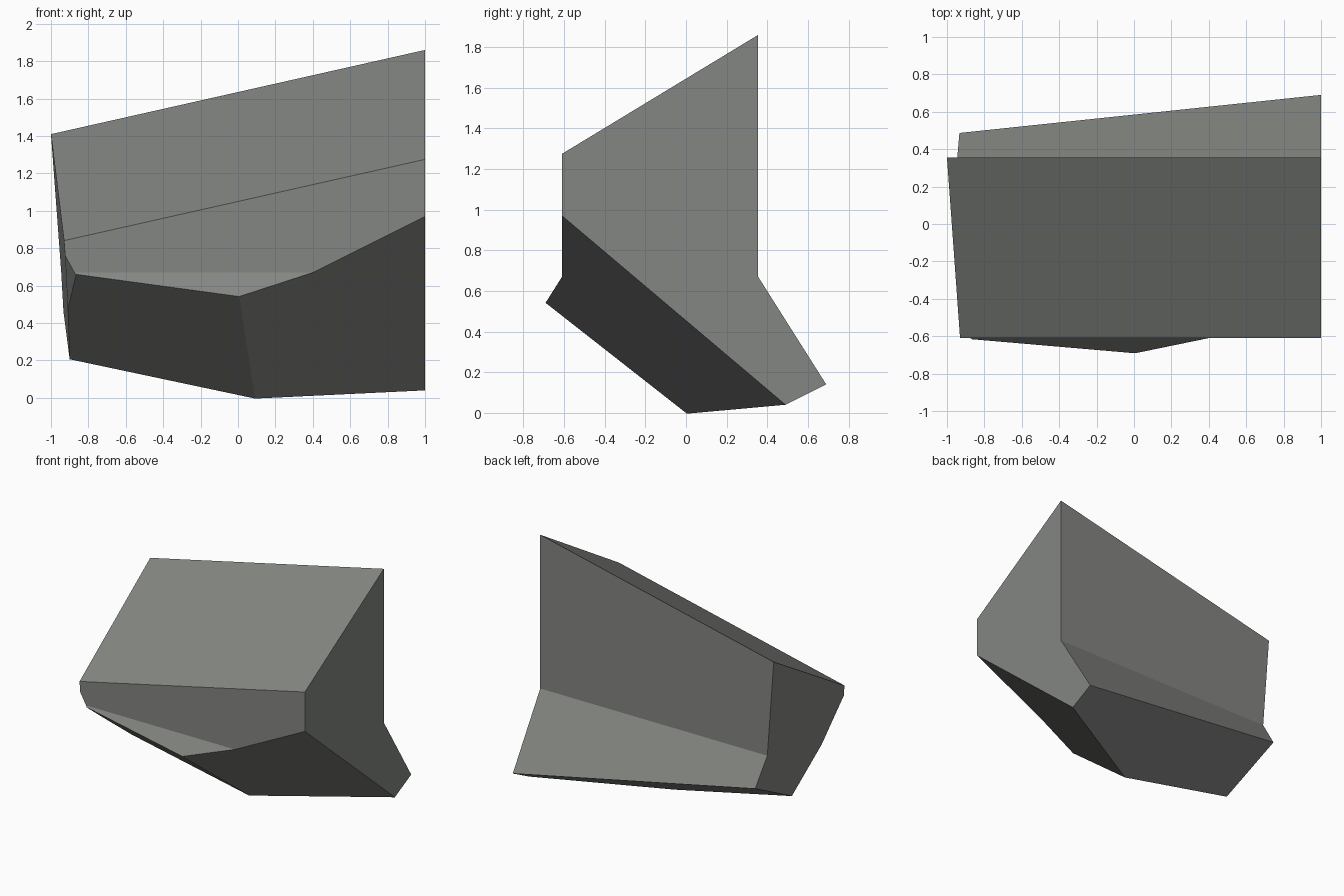
import bpy
import bmesh
from mathutils import Vector

if "Cube" in bpy.data.objects:
    bpy.data.objects.remove(bpy.data.objects["Cube"])

stone = bpy.data.materials.new("grey stone")
stone.diffuse_color = (0.23, 0.24, 0.225, 1.0)
stone.use_nodes = True
stone.node_tree.nodes["Principled BSDF"].inputs["Base Color"].default_value = stone.diffuse_color

INSIDE = Vector((0.0, -0.1, 0.8))


def slice_off(bm, a, b, c):
    """Cut along the plane through three points, keep the inside, cap it."""
    a, b, c = Vector(a), Vector(b), Vector(c)
    normal = (b - a).cross(c - a).normalized()
    if normal.dot(INSIDE - a) > 0:
        normal.negate()
    bmesh.ops.bisect_plane(bm, geom=bm.verts[:] + bm.edges[:] + bm.faces[:],
                           dist=1e-5, plane_co=a, plane_no=normal,
                           clear_outer=True)
    rim = [e for e in bm.edges if e.is_boundary]
    if rim:
        bmesh.ops.edgeloop_fill(bm, edges=rim)


# Wall profile (y, z): upright above, flaring outward below z = 0.67
profile = [(-0.61, 2.1), (-0.61, 0.67), (-1.413, -0.6),
           (1.158, -0.6), (0.355, 0.67), (0.355, 2.1)]

bm = bmesh.new()
end = bm.faces.new([bm.verts.new((1.0, y, z)) for y, z in profile])
ext = bmesh.ops.extrude_face_region(bm, geom=[end], use_keep_orig=True)
moved = [v for v in ext["geom"] if isinstance(v, bmesh.types.BMVert)]
bmesh.ops.translate(bm, verts=moved, vec=(-2.2, 0, 0))
bmesh.ops.recalc_face_normals(bm, faces=bm.faces[:])

# Broken faces of the chunk
cuts = [
    ((1, -0.61, 1.275), (1, 0.355, 1.86), (-1, 0.355, 1.41)),            # top
    ((-1, 0.355, 1.41), (-0.93, -0.61, 0.84), (-0.945, 0.355, 0.67)),    # left
    ((1, 0.49, 0.04), (1, 0.69, 0.14), (-0.93, 0.485, 0.46)),            # rear underside
    ((1, -0.61, 0.97), (1, 0.49, 0.04), (0.40, -0.61, 0.67)),            # right underside
    ((0.01, -0.69, 0.54), (0.09, 0, 0), (-0.86, -0.62, 0.662)),          # left underside
    ((-0.924, -0.61, 0.76), (-0.86, -0.62, 0.655), (-0.91, -0.41, 0.527)),  # chipped corner
]
for cut in cuts:
    slice_off(bm, *cut)
bmesh.ops.recalc_face_normals(bm, faces=bm.faces[:])

mesh = bpy.data.meshes.new("stone_chunk")
bm.to_mesh(mesh)
bm.free()
mesh.materials.append(stone)
chunk = bpy.data.objects.new("stone_chunk", mesh)
bpy.context.collection.objects.link(chunk)
